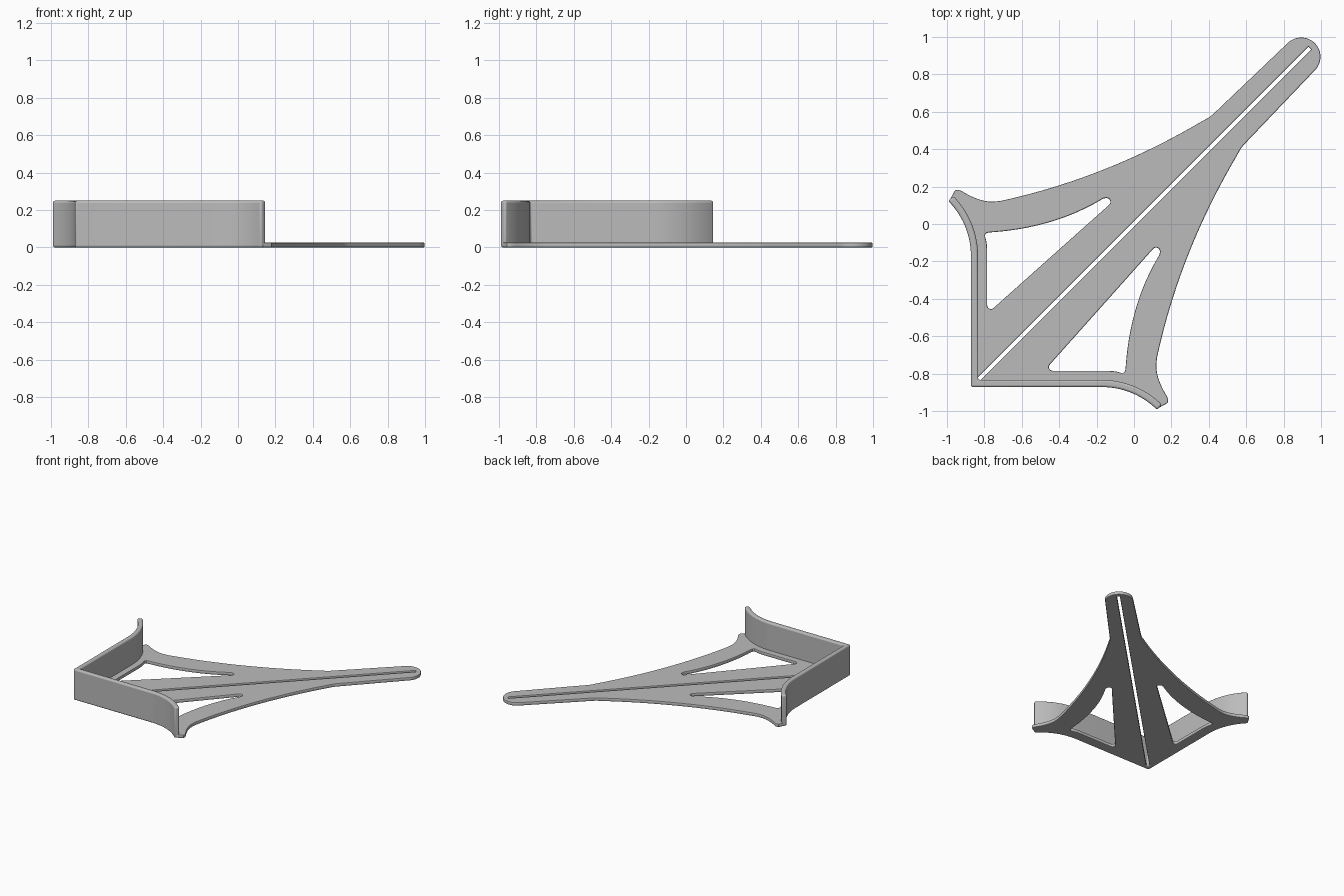
import bpy
import bmesh
from math import cos, sin, pi, radians
from mathutils import Vector

if "Cube" in bpy.data.objects:
    bpy.data.objects.remove(bpy.data.objects["Cube"], do_unlink=True)

grey = bpy.data.materials.new("plain grey")
grey.use_nodes = True
colour = (0.5, 0.5, 0.5, 1)
grey.diffuse_color = colour
grey.node_tree.nodes["Principled BSDF"].inputs["Base Color"].default_value = colour


def arc(cx, cy, r, start, end, steps=14):
    """Points on a circular arc, angles in degrees."""
    angles = [radians(start + (end - start) * i / steps) for i in range(steps + 1)]
    return [(cx + r * cos(a), cy + r * sin(a)) for a in angles]


def bow(a, m, b, steps=20):
    """Parabola from a to b that passes through m halfway."""
    a, m, b = Vector(a), Vector(m), Vector(b)
    c = 2 * m - (a + b) / 2
    ts = [i / steps for i in range(steps + 1)]
    return [tuple(a * (1 - t) ** 2 + c * 2 * t * (1 - t) + b * t * t) for t in ts]


def swap(points):
    """Mirror across the diagonal, keeping the winding direction."""
    return [(y, x) for x, y in reversed(points)]


def finish(obj):
    obj.data.materials.clear()
    obj.data.materials.append(grey)
    bpy.ops.object.select_all(action='DESELECT')
    obj.select_set(True)
    bpy.context.view_layer.objects.active = obj
    bpy.ops.object.shade_smooth_by_angle(angle=radians(35))


# Flat plate outline: corner, flared foot, swept side, neck and round tip
flare_x, flare_y = -0.17, -1.287
half = [(-0.855, -0.855)]
half += arc(flare_x, flare_y, 0.432, 90, 45)
half += [(0.165, -0.965), (0.18, -0.957), (0.183, -0.94)]
half += bow((0.178, -0.925), (0.132, -0.83), (0.12, -0.75), 10)
half += bow((0.123, -0.715), (0.29, -0.165), (0.55, 0.365))
half += bow((0.56, 0.383), (0.573, 0.405), (0.59, 0.426), 4)
half += arc(0.894, 0.894, 0.103, -42, 45)
outline = half + swap(half)[1:-1]

# Curved triangular window, mirrored to the other side
window = arc(-0.435, -0.765, 0.02, 135, 270, 6)
window += bow((-0.17, -0.785), (-0.11, -0.787), (-0.07, -0.796), 8)
window += [(-0.057, -0.796), (-0.048, -0.788)]
window += bow((-0.045, -0.77), (0.012, -0.445), (0.136, -0.165))
window += arc(0.118, -0.147, 0.021, -10, 135, 8)

# Narrow scribing slot on the diagonal
w = 0.008
slot = [(-0.84 - w, -0.84 + w), (-0.84 + w, -0.84 - w),
        (0.94 + w, 0.94 - w), (0.94 - w, 0.94 + w)]

thickness, edge = 0.027, 0.006
curve = bpy.data.curves.new("plate", 'CURVE')
curve.dimensions = '2D'
curve.fill_mode = 'BOTH'
curve.extrude = thickness / 2 - edge
curve.bevel_depth = edge
curve.bevel_resolution = 1
curve.offset = -edge
for loop in (outline, window, swap(window), slot):
    spline = curve.splines.new('POLY')
    spline.points.add(len(loop) - 1)
    for point, (x, y) in zip(spline.points, loop):
        point.co = (x, y, 0, 1)
    spline.use_cyclic_u = True
plate = bpy.data.objects.new("plate", curve)
plate.location.z = thickness / 2
bpy.context.collection.objects.link(plate)
bpy.ops.object.select_all(action='DESELECT')
plate.select_set(True)
bpy.context.view_layer.objects.active = plate
bpy.ops.object.convert(target='MESH')
finish(bpy.context.view_layer.objects.active)

# Upright corner fence: two straight walls that flare outward at the ends
outer = [(-0.872, -0.872)] + arc(flare_x, flare_y, 0.415, 90, 45)
inner = [(-0.834, -0.834)] + arc(flare_x, flare_y, 0.453, 90, 45)
footprint = swap(outer)[:-1] + outer + list(reversed(inner)) + swap(inner)[::-1][1:]

bm = bmesh.new()
base = bm.faces.new([bm.verts.new((x, y, 0)) for x, y in footprint])
top = bmesh.ops.extrude_face_region(bm, geom=[base])["geom"]
bmesh.ops.translate(bm, vec=(0, 0, 0.25),
                    verts=[v for v in top if isinstance(v, bmesh.types.BMVert)])
bmesh.ops.recalc_face_normals(bm, faces=bm.faces)
mesh = bpy.data.meshes.new("corner_fence")
bm.to_mesh(mesh)
bm.free()
fence = bpy.data.objects.new("corner_fence", mesh)
bpy.context.collection.objects.link(fence)
finish(fence)
bevel = fence.modifiers.new("rounded_edges", 'BEVEL')
bevel.width = 0.011
bevel.segments = 3
bevel.limit_method = 'ANGLE'
bevel.angle_limit = radians(40)
